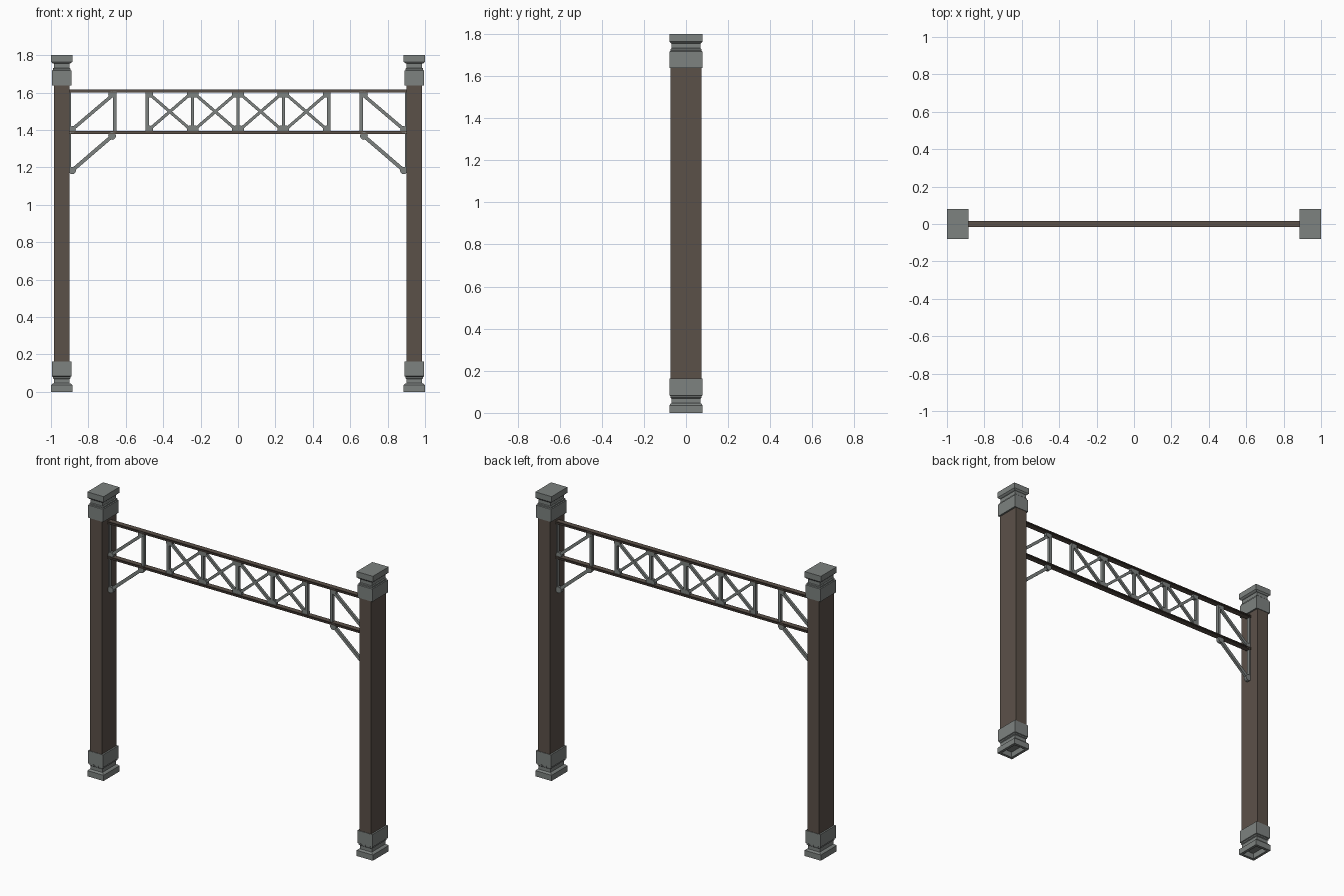
import bpy, bmesh, math
from mathutils import Vector

if "Cube" in bpy.data.objects:
    bpy.data.objects.remove(bpy.data.objects["Cube"])


def material(name, rgb):
    m = bpy.data.materials.new(name)
    m.diffuse_color = (*rgb, 1)
    m.use_nodes = True
    m.node_tree.nodes["Principled BSDF"].inputs["Base Color"].default_value = m.diffuse_color
    return m


GREY = material("cast grey metal", (0.205, 0.223, 0.215))
BROWN = material("dark brown", (0.105, 0.082, 0.066))


def finish(name, bm, mat):
    bmesh.ops.recalc_face_normals(bm, faces=bm.faces)
    me = bpy.data.meshes.new(name)
    bm.to_mesh(me)
    bm.free()
    me.materials.append(mat)
    ob = bpy.data.objects.new(name, me)
    bpy.context.collection.objects.link(ob)
    return ob


def prism_y(name, pts, hy, mat):
    """Extrude an x,z outline along y."""
    bm = bmesh.new()
    f = bm.faces.new([bm.verts.new((x, -hy, z)) for x, z in pts])
    r = bmesh.ops.extrude_face_region(bm, geom=[f])
    for v in r["geom"]:
        if isinstance(v, bmesh.types.BMVert):
            v.co.y = hy
    return finish(name, bm, mat)


def box(name, x0, x1, hy, z0, z1, mat):
    return prism_y(name, [(x0, z0), (x1, z0), (x1, z1), (x0, z1)], hy, mat)


def bar(name, a, b, half, hy, mat=GREY):
    a, b = Vector(a), Vector(b)
    d = (b - a).normalized()
    n = Vector((-d.y, d.x)) * half
    return prism_y(name, [a + n, b + n, b - n, a - n], hy, mat)


def disc(name, x, z, r, hy):
    pts = [(x + r * math.cos(i * math.pi / 6), z + r * math.sin(i * math.pi / 6)) for i in range(12)]
    return prism_y(name, pts, hy, GREY)


def stack(name, cx, rings, mat):
    """Loft rectangular rings (z, half x, half y)."""
    bm = bmesh.new()
    loops = [[bm.verts.new((cx + sx * hx, sy * hy, z))
              for sx, sy in ((-1, -1), (1, -1), (1, 1), (-1, 1))] for z, hx, hy in rings]
    for a, b in zip(loops, loops[1:]):
        for i in range(4):
            bm.faces.new((a[i], a[(i + 1) % 4], b[(i + 1) % 4], b[i]))
    bm.faces.new(loops[0])
    bm.faces.new(loops[-1])
    return finish(name, bm, mat)


# moulded foot profile, reused upside down for the cap
FOOT = [(0, 0.057, 0.079), (0.036, 0.057, 0.079), (0.043, 0.049, 0.074),
        (0.046, 0.042, 0.069), (0.068, 0.042, 0.069), (0.072, 0.047, 0.073),
        (0.080, 0.047, 0.073), (0.083, 0.052, 0.0775), (0.163, 0.052, 0.0775)]
RECESS = [(0.03, 0.022, 0.035), (0.03, 0.034, 0.055), (0, 0.040, 0.062)]
H = 1.8

for side, s in (("left", -1), ("right", 1)):
    cx = s * 0.943
    # posts with feet and caps
    stack(side + "_post", cx, [(0.15, 0.0415, 0.0745), (1.65, 0.0415, 0.0745)], BROWN)
    stack(side + "_foot", cx, RECESS + FOOT, GREY)
    stack(side + "_cap", cx, [(H - z, hx, hy) for z, hx, hy in FOOT], GREY)
    # strip fixed to the post
    box(side + "_wall_strip", s * 0.905, s * 0.892, 0.010, 1.17, 1.602, GREY)
    # end panel of the truss
    box(side + "_end_upright", s * 0.668, s * 0.650, 0.010, 1.388, 1.608, GREY)
    bar(side + "_end_diagonal", (s * 0.887, 1.402), (s * 0.668, 1.588), 0.009, 0.008)
    bar(side + "_knee_brace", (s * 0.887, 1.183), (s * 0.675, 1.365), 0.010, 0.008)
    for i, (x, z, r) in enumerate(((0.885, 1.403, 0.018), (0.676, 1.590, 0.018),
                                   (0.886, 1.183, 0.020), (0.673, 1.368, 0.021))):
        disc(f"{side}_joint_{i}", s * x, z, r, 0.011)

# top and bottom rails, I-shaped in section
for name, z in (("top_rail", 1.608), ("bottom_rail", 1.387)):
    bm = bmesh.new()
    half = [(0.016, -0.008), (0.016, -0.003), (0.008, -0.003), (0.008, 0.003), (0.016, 0.003), (0.016, 0.008)]
    outline = half + [(-y, -h) for y, h in half]
    f = bm.faces.new([bm.verts.new((-0.905, y, z + h)) for y, h in outline])
    r = bmesh.ops.extrude_face_region(bm, geom=[f])
    for v in r["geom"]:
        if isinstance(v, bmesh.types.BMVert):
            v.co.x = 0.905
    finish(name, bm, BROWN)

# crossed middle panels
STEP, LOW, HIGH = 0.243, 1.395, 1.600
for i in range(-2, 3):
    x = i * STEP
    box(f"upright_{i + 2}", x - 0.009, x + 0.009, 0.010, LOW - 0.005, HIGH + 0.005, GREY)
    # gusset plates where the diagonals meet the rails
    l = -0.031 if i > -2 else -0.009
    r = 0.031 if i < 2 else 0.009
    for side, z, k in (("top", HIGH, -1), ("bottom", LOW, 1)):
        prism_y(f"{side}_gusset_{i + 2}",
                [(x + l, z), (x + r, z), (x + r, z + k * 0.016), (x + r * 0.6, z + k * 0.028),
                 (x + l * 0.6, z + k * 0.028), (x + l, z + k * 0.016)], 0.011, GREY)
    if i < 2:
        a, b = x + 0.012, x + STEP - 0.012
        bar(f"rising_diagonal_{i + 2}", (a, LOW + 0.008), (b, HIGH - 0.008), 0.008, 0.008)
        bar(f"falling_diagonal_{i + 2}", (a, HIGH - 0.008), (b, LOW + 0.008), 0.008, 0.0075)
